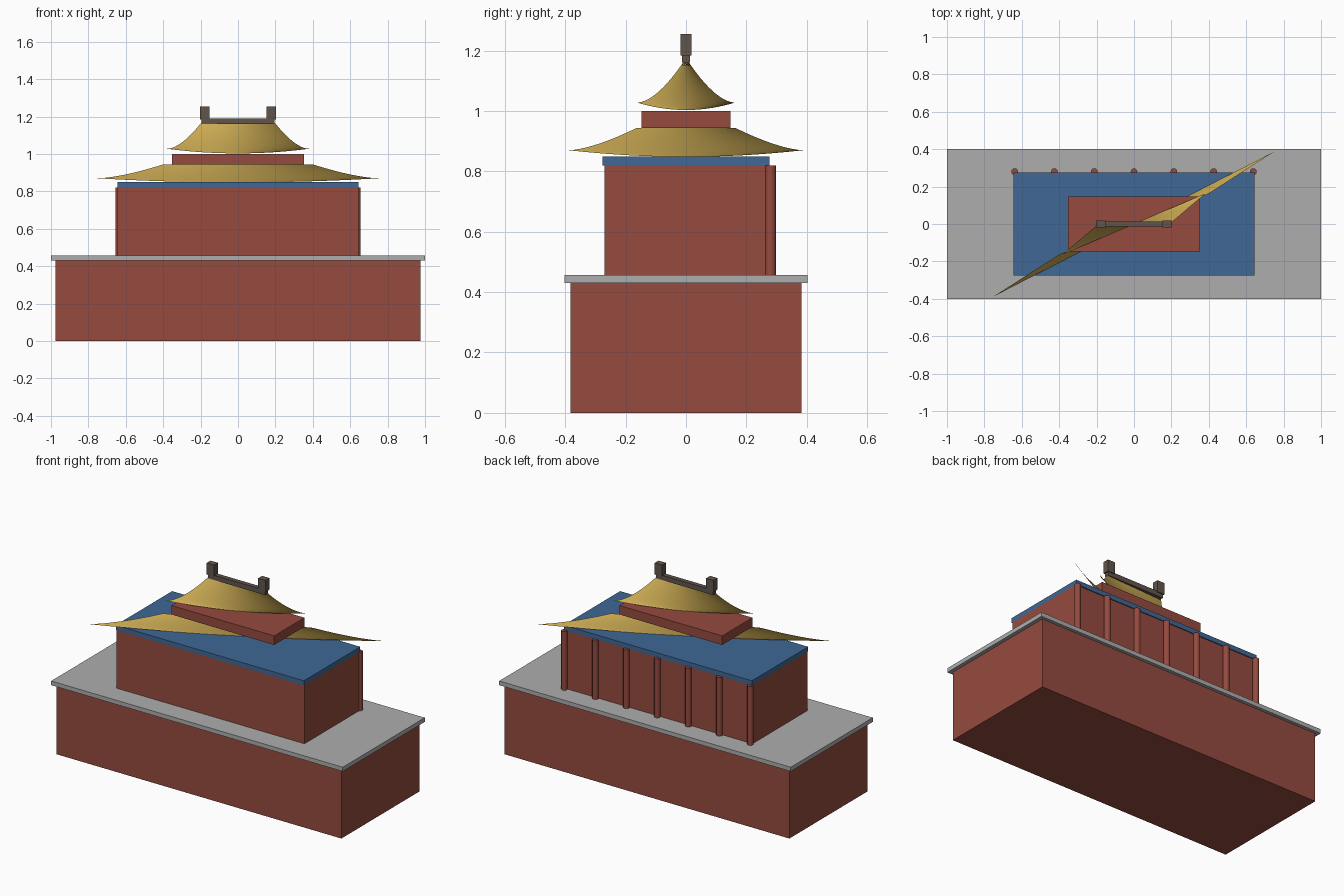
import bpy, bmesh

if "Cube" in bpy.data.objects:
    bpy.data.objects.remove(bpy.data.objects["Cube"])

def material(name, rgb):
    m = bpy.data.materials.new(name)
    m.diffuse_color = (*rgb, 1)
    m.use_nodes = True
    m.node_tree.nodes["Principled BSDF"].inputs["Base Color"].default_value = m.diffuse_color
    return m

RED = material("red_wall", (0.30, 0.07, 0.05))
BLUE = material("blue_beam", (0.05, 0.14, 0.30))
GOLD = material("gold_tile", (0.62, 0.42, 0.09))
DARK = material("dark_ridge", (0.12, 0.09, 0.07))
STONE = material("stone", (0.42, 0.42, 0.42))

def box(name, hx, hy, z0, z1, mat, cx=0.0):
    bpy.ops.mesh.primitive_cube_add(size=1, location=(cx, 0, (z0 + z1) / 2))
    ob = bpy.context.object
    ob.name = name
    ob.scale = (2 * hx, 2 * hy, z1 - z0)
    bpy.ops.object.transform_apply(location=False, rotation=False, scale=True)
    ob.data.materials.append(mat)
    return ob

def swept_roof(name, eave, top, z0, z1, lift, power, nu=12, nt=32):
    """Curved diagonal sheet: lifted eave line rising concavely to the top line."""
    bm = bmesh.new()
    rows = []
    for i in range(nu + 1):
        u = i / nu
        x = eave[0] + (top[0] - eave[0]) * u
        y = eave[1] + (top[1] - eave[1]) * u
        row = []
        for j in range(nt + 1):
            t = 2 * j / nt - 1
            z = z0 + (z1 - z0) * u ** power + lift * abs(t) ** 2 * (1 - u)
            row.append(bm.verts.new((x * t, y * t, z)))
        rows.append(row)
    for a, b in zip(rows, rows[1:]):
        for j in range(nt):
            bm.faces.new((a[j], a[j + 1], b[j + 1], b[j])).smooth = True
    me = bpy.data.meshes.new(name)
    bm.to_mesh(me)
    bm.free()
    me.materials.append(GOLD)
    ob = bpy.data.objects.new(name, me)
    bpy.context.collection.objects.link(ob)

# Platform
box("platform", 0.977, 0.382, 0, 0.43, RED)
box("platform_slab", 1.0, 0.402, 0.43, 0.456, STONE)

# Hall with beam and a row of columns along the back
box("hall", 0.645, 0.27, 0.456, 0.82, RED)
box("blue_beam", 0.645, 0.276, 0.82, 0.849, BLUE)
for i in range(7):
    bpy.ops.mesh.primitive_cylinder_add(vertices=12, radius=0.018, depth=0.364,
                                        location=(-0.638 + i * 1.276 / 6, 0.28, 0.638))
    col = bpy.context.object
    col.name = f"column_{i + 1}"
    col.data.materials.append(RED)
    bpy.ops.object.shade_smooth_by_angle()

# Roofs and upper storey
swept_roof("lower_roof", (0.755, 0.39), (0.40, 0.163), 0.848, 0.944, 0.022, 1.4)
box("upper_storey", 0.352, 0.148, 0.944, 1.0, RED)
swept_roof("upper_roof", (0.382, 0.163), (0.20, 0.008), 1.003, 1.163, 0.025, 1.6)

# Ridge and its end ornaments
box("ridge", 0.195, 0.014, 1.16, 1.19, DARK)
for side, sx in (("left", -1), ("right", 1)):
    box(f"ridge_ornament_{side}", 0.025, 0.019, 1.183, 1.255, DARK, sx * 0.177)
